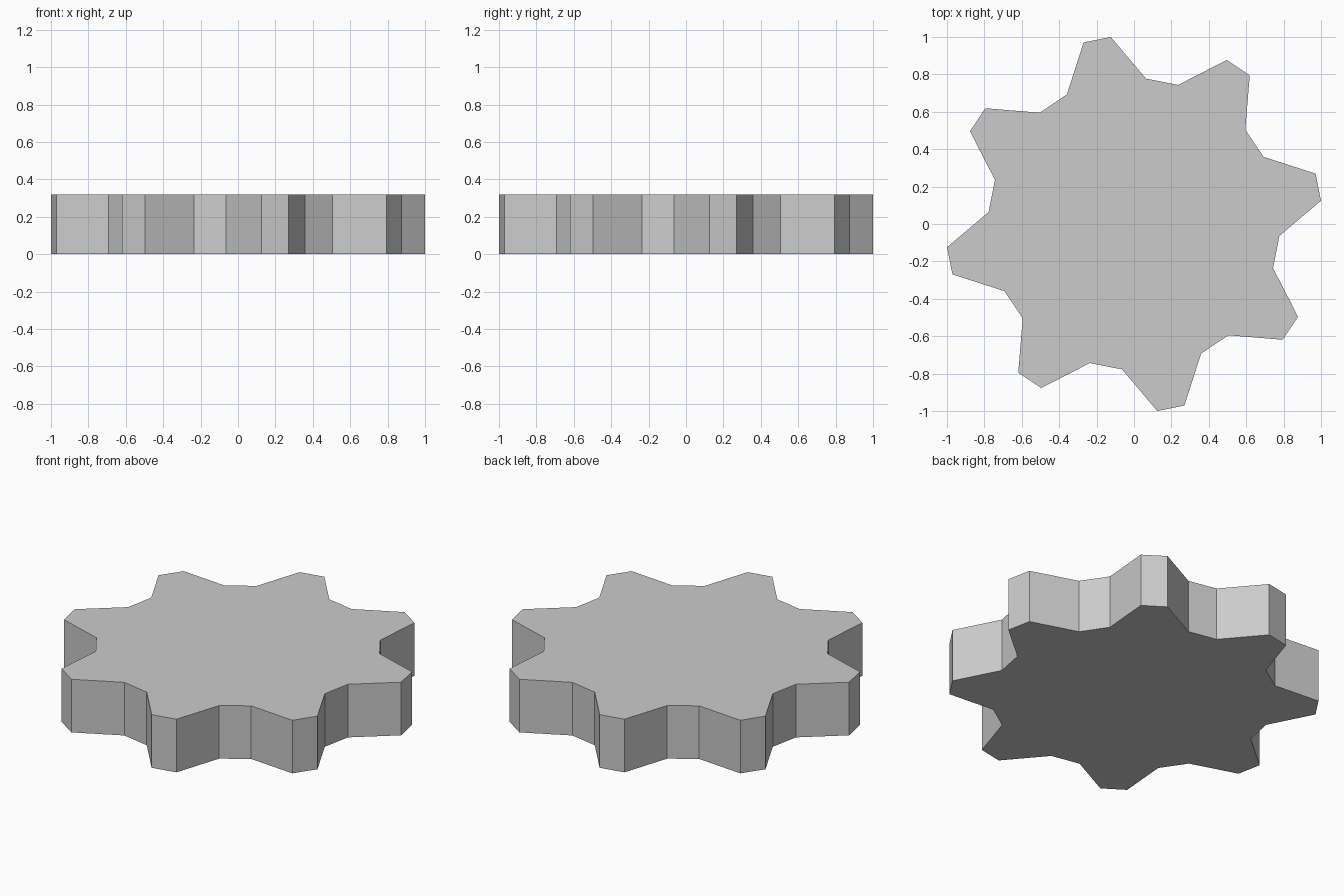
import bpy, bmesh
from math import radians, cos, sin

if "Cube" in bpy.data.objects:
    bpy.data.objects.remove(bpy.data.objects["Cube"])

TEETH = 8
HEIGHT = 0.32
STEP = 360 / TEETH
# one tooth: (radius, angle in degrees) for tip pair and root pair
TIP_R, ROOT_R = 1.0077, 0.78
TOOTH = [(TIP_R, 7.1), (TIP_R, 15.5), (ROOT_R, 27.4), (ROOT_R, 40.3)]

# gear outline, extruded into a solid plate
bm = bmesh.new()
outline = []
for i in range(TEETH):
    for r, a in TOOTH:
        t = radians(a + i * STEP)
        outline.append(bm.verts.new((r * cos(t), r * sin(t), 0)))
base = bm.faces.new(outline)
ext = bmesh.ops.extrude_face_region(bm, geom=[base], use_keep_orig=True)
top = [g for g in ext["geom"] if isinstance(g, bmesh.types.BMVert)]
bmesh.ops.translate(bm, verts=top, vec=(0, 0, HEIGHT))
bmesh.ops.recalc_face_normals(bm, faces=bm.faces)

mesh = bpy.data.meshes.new("gear")
bm.to_mesh(mesh)
bm.free()
gear = bpy.data.objects.new("gear", mesh)
bpy.context.collection.objects.link(gear)
